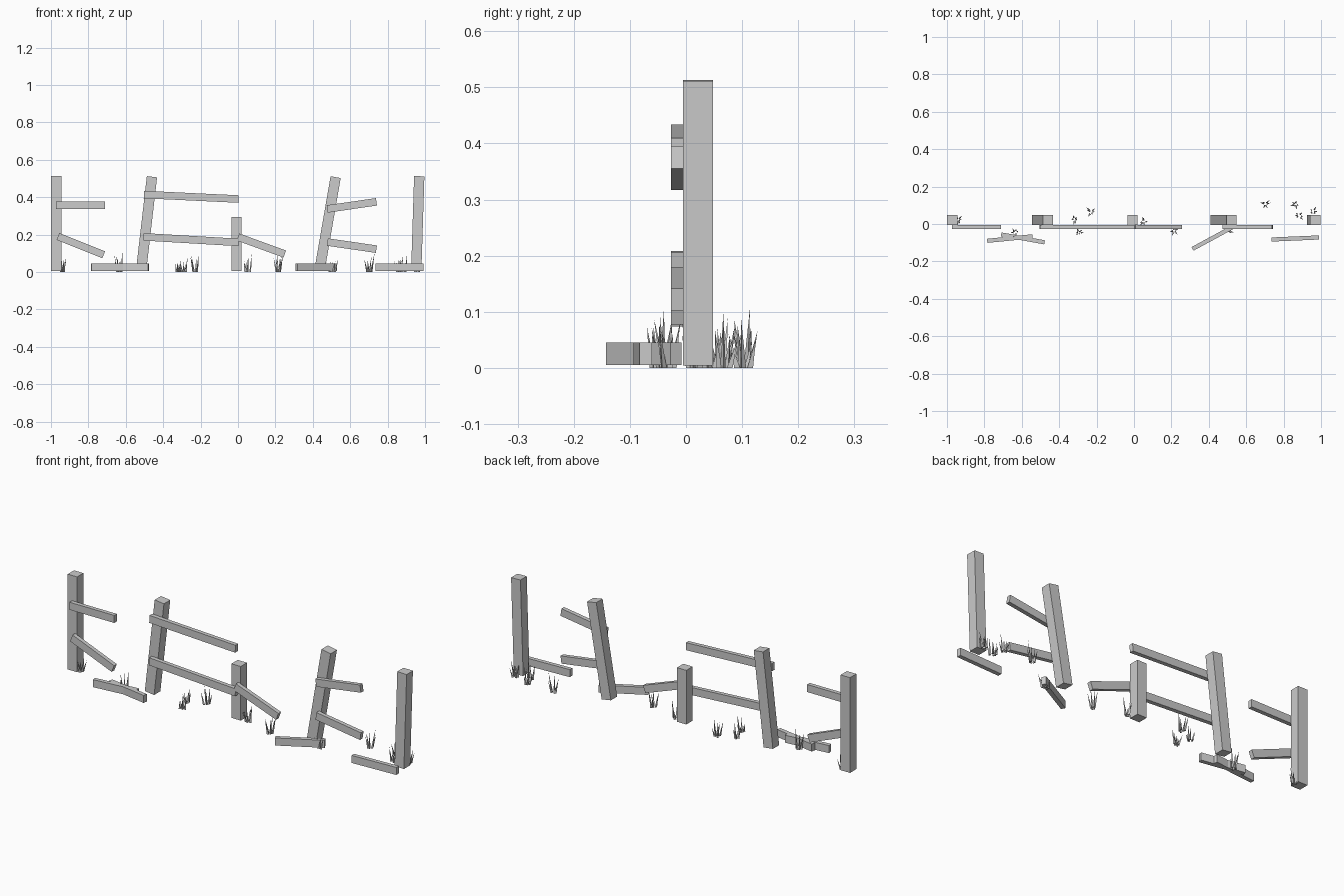
import bpy, bmesh, math, random
from mathutils import Vector, Matrix

if "Cube" in bpy.data.objects:
    bpy.data.objects.remove(bpy.data.objects["Cube"])

random.seed(4)
mat = bpy.data.materials.new("weathered_grey")
mat.diffuse_color = (0.6, 0.6, 0.6, 1)
mat.use_nodes = True
mat.node_tree.nodes["Principled BSDF"].inputs["Base Color"].default_value = mat.diffuse_color


def finish(name, bm):
    bmesh.ops.recalc_face_normals(bm, faces=bm.faces)
    me = bpy.data.meshes.new(name)
    bm.to_mesh(me)
    bm.free()
    me.materials.append(mat)
    ob = bpy.data.objects.new(name, me)
    bpy.context.collection.objects.link(ob)
    return ob


def beam(name, a, b, across, width, depth):
    """Box running from a to b; width is measured along 'across'."""
    a, b = Vector(a), Vector(b)
    d = (b - a).normalized()
    s = Vector(across)
    s = (s - d * s.dot(d)).normalized()
    rot = Matrix((d, s, d.cross(s))).transposed().to_4x4()
    size = Matrix.Diagonal(((b - a).length, width, depth, 1))
    bm = bmesh.new()
    bmesh.ops.create_cube(bm, size=1, matrix=Matrix.Translation((a + b) / 2) @ rot @ size)
    return finish(name, bm)


# Upright and leaning posts: bottom x, top x, bottom z, top z
for bx, tx, bz, tz in [(-0.972, -0.972, 0.005, 0.512), (-0.518, -0.460, 0.008, 0.509),
                       (-0.008, -0.008, 0.005, 0.293), (0.436, 0.522, 0.010, 0.507),
                       (0.953, 0.969, 0.005, 0.512)]:
    beam("post", (bx, 0.0215, bz), (tx, 0.0215, tz), (1, 0, 0), 0.055, 0.053)

# Rails nailed to the front of the posts: x, z at each end
for x0, z0, x1, z1 in [(-0.973, 0.358, -0.71, 0.358), (-0.963, 0.190, -0.718, 0.092),
                       (-0.503, 0.414, 0.003, 0.390), (-0.505, 0.188, 0.003, 0.158),
                       (0.0, 0.187, 0.250, 0.096), (0.477, 0.337, 0.740, 0.375),
                       (0.478, 0.160, 0.740, 0.122)]:
    beam("rail", (x0, -0.016, z0), (x1, -0.016, z1), (0, 0, 1), 0.04, 0.022)

# Fallen planks lying on the ground: x, y at each end
for x0, y0, x1, y1 in [(-0.785, -0.090, -0.543, -0.066), (-0.710, -0.056, -0.478, -0.098),
                       (0.313, -0.133, 0.525, -0.018), (0.735, -0.083, 0.990, -0.072)]:
    beam("fallen_plank", (x0, y0, 0.025), (x1, y1, 0.025), (0, 0, 1), 0.04, 0.022)

# Grass tufts of thin three-sided blades: x, y, height
for x, y, h in [(-0.938, 0.025, 0.085), (-0.638, -0.045, 0.105), (-0.315, 0.022, 0.075),
                (-0.228, 0.065, 0.10), (-0.295, -0.045, 0.08), (0.05, 0.012, 0.10),
                (0.215, -0.035, 0.10), (0.503, -0.035, 0.07), (0.702, 0.105, 0.105),
                (0.862, 0.105, 0.09), (0.882, 0.045, 0.09), (0.957, 0.065, 0.085)]:
    bm = bmesh.new()
    for i in range(6):
        ang = i * math.tau / 6 + random.uniform(-0.4, 0.4)
        out = Vector((math.cos(ang), math.sin(ang), 0))
        base = Vector((x, y, 0)) + out * random.uniform(0.006, 0.016)
        length = h * (1 if i == 0 else random.uniform(0.5, 0.9))
        tip = base + out * random.uniform(0.004, 0.02) + Vector((0, 0, length))
        ring = [bm.verts.new(base + Matrix.Rotation(ang + k * math.tau / 3, 3, 'Z')
                             @ Vector((0.006, 0, 0))) for k in range(3)]
        top = bm.verts.new(tip)
        bm.faces.new(ring[::-1])
        for k in range(3):
            bm.faces.new((ring[k], ring[(k + 1) % 3], top))
    finish("grass_tuft", bm)
